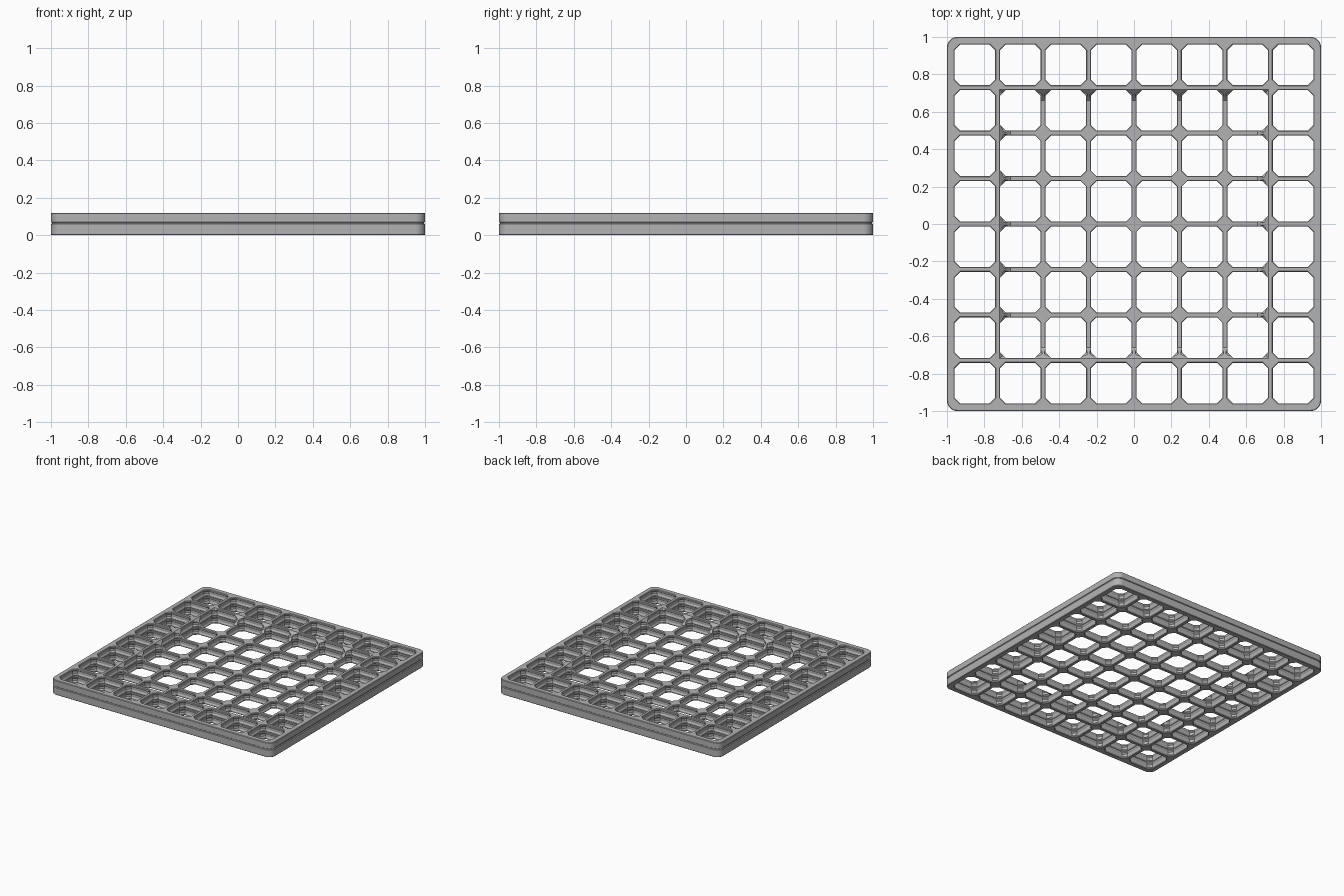
import bpy, bmesh, math
from mathutils import Vector

if "Cube" in bpy.data.objects:
    bpy.data.objects.remove(bpy.data.objects["Cube"], do_unlink=True)

PITCH, COUNT = 0.243, 8
LAYER, HEIGHT = 0.06, 0.12

grey = bpy.data.materials.new("plain grey")
grey.use_nodes = True
grey.diffuse_color = (0.45, 0.45, 0.45, 1)
grey.node_tree.nodes["Principled BSDF"].inputs["Base Color"].default_value = grey.diffuse_color


def rounded_square(half, radius, steps=8):
    """Outline of a square with rounded corners."""
    pts = []
    for corner in range(4):
        turn = corner * math.pi / 2
        centre = Vector((half - radius, 0)).to_3d()
        for i in range(steps + 1):
            a = turn + i * math.pi / 2 / steps
            sx = 1 if corner in (0, 3) else -1
            sy = 1 if corner < 2 else -1
            c = centre.x
            pts.append((sx * c + radius * math.cos(a), sy * c + radius * math.sin(a)))
    return pts


def square(half):
    return [(half, half), (-half, half), (-half, -half), (half, -half)]


def octagon(wall, node):
    """Cell opening left by a half wall thickness and a half node diagonal."""
    h = PITCH / 2 - wall
    k = PITCH - node - h
    return [(h, -k), (h, k), (k, h), (-k, h), (-h, k), (-h, -k), (-k, -h), (k, -h)]


def loft(bm, rings, cx=0, cy=0):
    """Closed solid through a stack of (z, outline) rings."""
    loops = [[bm.verts.new((x + cx, y + cy, z)) for x, y in pts] for z, pts in rings]
    n = len(loops[0])
    for low, high in zip(loops, loops[1:]):
        for i in range(n):
            j = (i + 1) % n
            bm.faces.new((low[i], low[j], high[j], high[i]))
    bm.faces.new(loops[0][::-1])
    bm.faces.new(loops[-1])


def make_object(name, bm):
    bmesh.ops.recalc_face_normals(bm, faces=bm.faces)
    mesh = bpy.data.meshes.new(name)
    bm.to_mesh(mesh)
    bm.free()
    mesh.materials.append(grey)
    obj = bpy.data.objects.new(name, mesh)
    bpy.context.collection.objects.link(obj)
    return obj


# Solid plate with chamfered rims and a groove round its side
bm = bmesh.new()
side = [(0, 0.004), (0.004, 0), (0.059, 0), (0.063, 0.006),
        (0.067, 0.006), (0.071, 0), (0.116, 0), (HEIGHT, 0.004)]
loft(bm, [(z, rounded_square(1 - inset, 0.055 - inset)) for z, inset in side])
grid_plate = make_object("grid_plate", bm)

# Cell openings: two stacked layers, each with a lip at both faces
top, lip, mid = (0.0095, 0.050), (0.013, 0.056), (0.007, 0.042)
half_layer = [(0.0035, lip), (0.012, lip), (0.021, mid)]
layer = [(0, top)] + half_layer + [(LAYER - z, p) for z, p in reversed(half_layer)]
profile = [(-0.02, top)] + layer + [(z + LAYER, p) for z, p in layer]
profile += [(HEIGHT, top), (HEIGHT + 0.02, top)]
bm = bmesh.new()
for i in range(COUNT):
    for j in range(COUNT):
        loft(bm, [(z, octagon(*p)) for z, p in profile],
             (i - (COUNT - 1) / 2) * PITCH, (j - (COUNT - 1) / 2) * PITCH)
cell_cutter = make_object("cell_cutter", bm)

# Recess over the inner cells, with sloping gussets up to the raised ring
bm = bmesh.new()
rim = 3 * PITCH - 0.0095
floor = LAYER - 0.0005
loft(bm, [(floor, square(rim - (HEIGHT - floor))), (HEIGHT + 0.005, square(rim + 0.005))])
recess_cutter = make_object("recess_cutter", bm)

# Cut the plate
bpy.context.view_layer.objects.active = grid_plate
grid_plate.select_set(True)
for cutter in (recess_cutter, cell_cutter):
    cutter.hide_render = True
    mod = grid_plate.modifiers.new(cutter.name, "BOOLEAN")
    mod.operation = "DIFFERENCE"
    mod.solver = "EXACT"
    mod.object = cutter
    bpy.ops.object.modifier_apply(modifier=mod.name)
    bpy.data.objects.remove(cutter, do_unlink=True)

bpy.ops.object.shade_smooth_by_angle(angle=math.radians(25))
